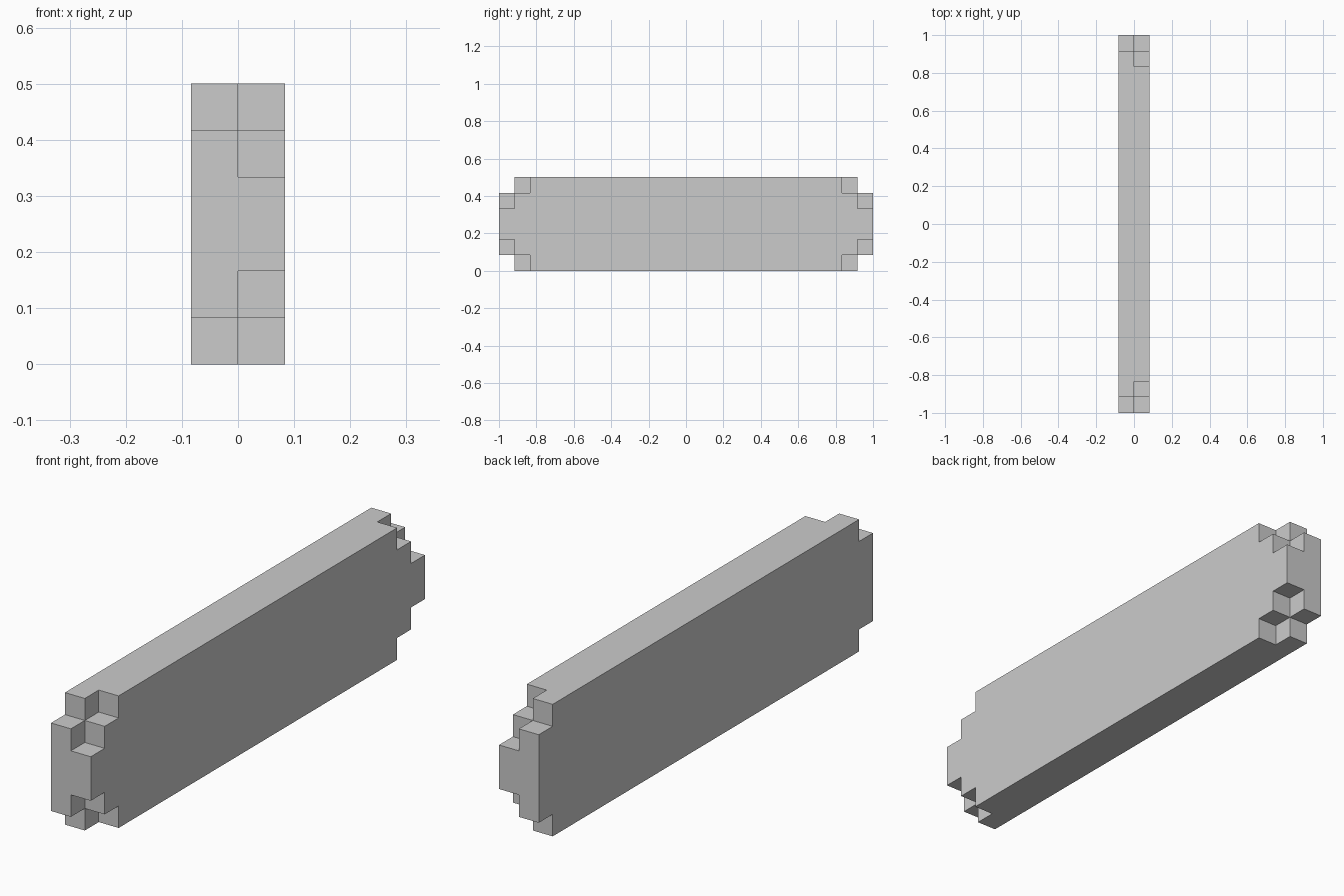
import bpy, bmesh
from mathutils import Vector

if "Cube" in bpy.data.objects:
    bpy.data.objects.remove(bpy.data.objects["Cube"])

U = 1 / 12                 # step size: plank is 2 x 24 x 6 steps
SIZE = (2, 24, 6)
CORNER_STEPS = (1, 2)      # corner steps of the left and right halves


def filled(x, y, z):
    """True where a unit cell belongs to the plank (ends are stepped corners)."""
    if not all(0 <= c < n for c, n in zip((x, y, z), SIZE)):
        return False
    dy = min(y, SIZE[1] - 1 - y)
    dz = min(z, SIZE[2] - 1 - z)
    return dy + dz >= CORNER_STEPS[x]


bm = bmesh.new()


def add_side(cell, axis, side):
    """Add one square side of a unit cell, wound to face outward."""
    a, b = (axis + 1) % 3, (axis + 2) % 3
    corners = []
    for i, j in ((0, 0), (1, 0), (1, 1), (0, 1)):
        p = list(cell)
        p[axis] += side
        p[a] += i
        p[b] += j
        corners.append(Vector((p[0] - 1, p[1] - 12, p[2])) * U)
    if not side:
        corners.reverse()
    bm.faces.new([bm.verts.new(c) for c in corners])


# Exposed skin of the stepped plank
for x in range(SIZE[0]):
    for y in range(SIZE[1]):
        for z in range(SIZE[2]):
            if not filled(x, y, z):
                continue
            for axis in range(3):
                for side in (0, 1):
                    near = [x, y, z]
                    near[axis] += 2 * side - 1
                    if not filled(*near):
                        add_side((x, y, z), axis, side)

# Weld and merge into large flat faces
bmesh.ops.remove_doubles(bm, verts=bm.verts[:], dist=0.001)
bmesh.ops.dissolve_limit(bm, angle_limit=0.01, verts=bm.verts[:], edges=bm.edges[:])

mesh = bpy.data.meshes.new("stepped_plank")
bm.to_mesh(mesh)
bm.free()
bpy.context.collection.objects.link(bpy.data.objects.new("stepped_plank", mesh))
